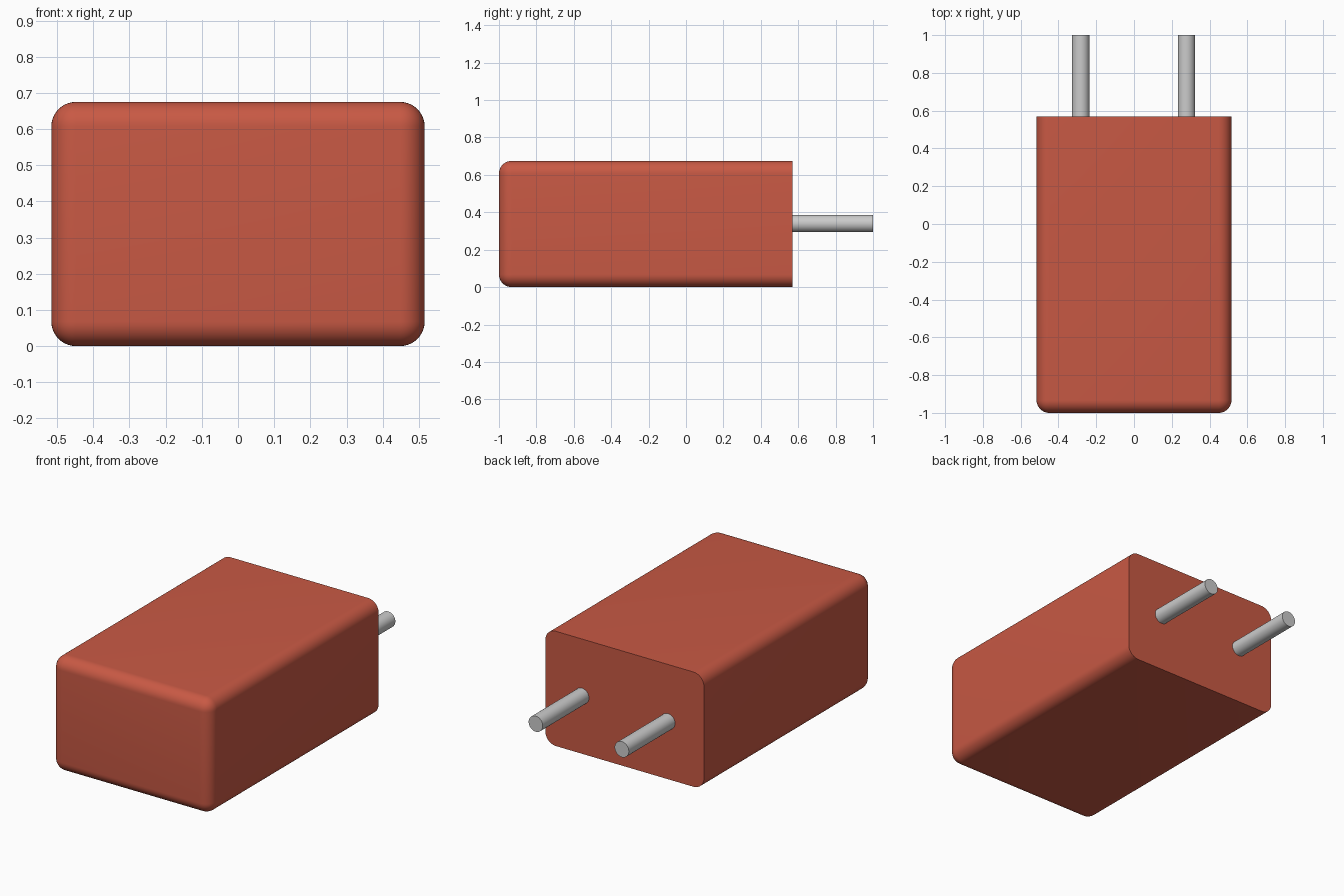
import bpy, bmesh
from math import pi
from mathutils import Matrix

if "Cube" in bpy.data.objects:
    bpy.data.objects.remove(bpy.data.objects["Cube"])

HALF_W, HEIGHT = 0.516, 0.675
FRONT, BACK, TIP = -1.0, 0.57, 1.0
RADIUS = 0.068


def add_object(name, bm):
    mesh = bpy.data.meshes.new(name)
    bm.to_mesh(mesh)
    bm.free()
    obj = bpy.data.objects.new(name, mesh)
    bpy.context.collection.objects.link(obj)
    bpy.ops.object.select_all(action='DESELECT')
    obj.select_set(True)
    bpy.context.view_layer.objects.active = obj
    bpy.ops.object.shade_smooth_by_angle()
    return obj


# Body: box with every edge rounded except those around the flat back face
bm = bmesh.new()
bmesh.ops.create_cube(bm, size=1)
bmesh.ops.scale(bm, verts=bm.verts, vec=(2 * HALF_W, BACK - FRONT, HEIGHT))
bmesh.ops.translate(bm, verts=bm.verts, vec=(0, (FRONT + BACK) / 2, HEIGHT / 2))
rounded = [e for e in bm.edges if not all(v.co.y > BACK - 0.01 for v in e.verts)]
bmesh.ops.bevel(bm, geom=rounded, offset=RADIUS, segments=10, profile=0.5,
                affect='EDGES')
body = add_object("body", bm)
red = bpy.data.materials.new("red_plastic")
red.diffuse_color = (0.58, 0.1, 0.058, 1)
red.use_nodes = True
red.node_tree.nodes["Principled BSDF"].inputs["Base Color"].default_value = red.diffuse_color
body.data.materials.append(red)


# Pins: round metal prongs on the back face
def pin(name, x):
    bm = bmesh.new()
    place = Matrix.Translation((x, (BACK + TIP) / 2, 0.34)) @ Matrix.Rotation(pi / 2, 4, 'X')
    bmesh.ops.create_cone(bm, cap_ends=True, segments=48, radius1=0.046,
                          radius2=0.046, depth=TIP - BACK, matrix=place)
    add_object(name, bm)


for side, x in (("left", -0.282), ("right", 0.278)):
    pin(side + "_pin", x)
